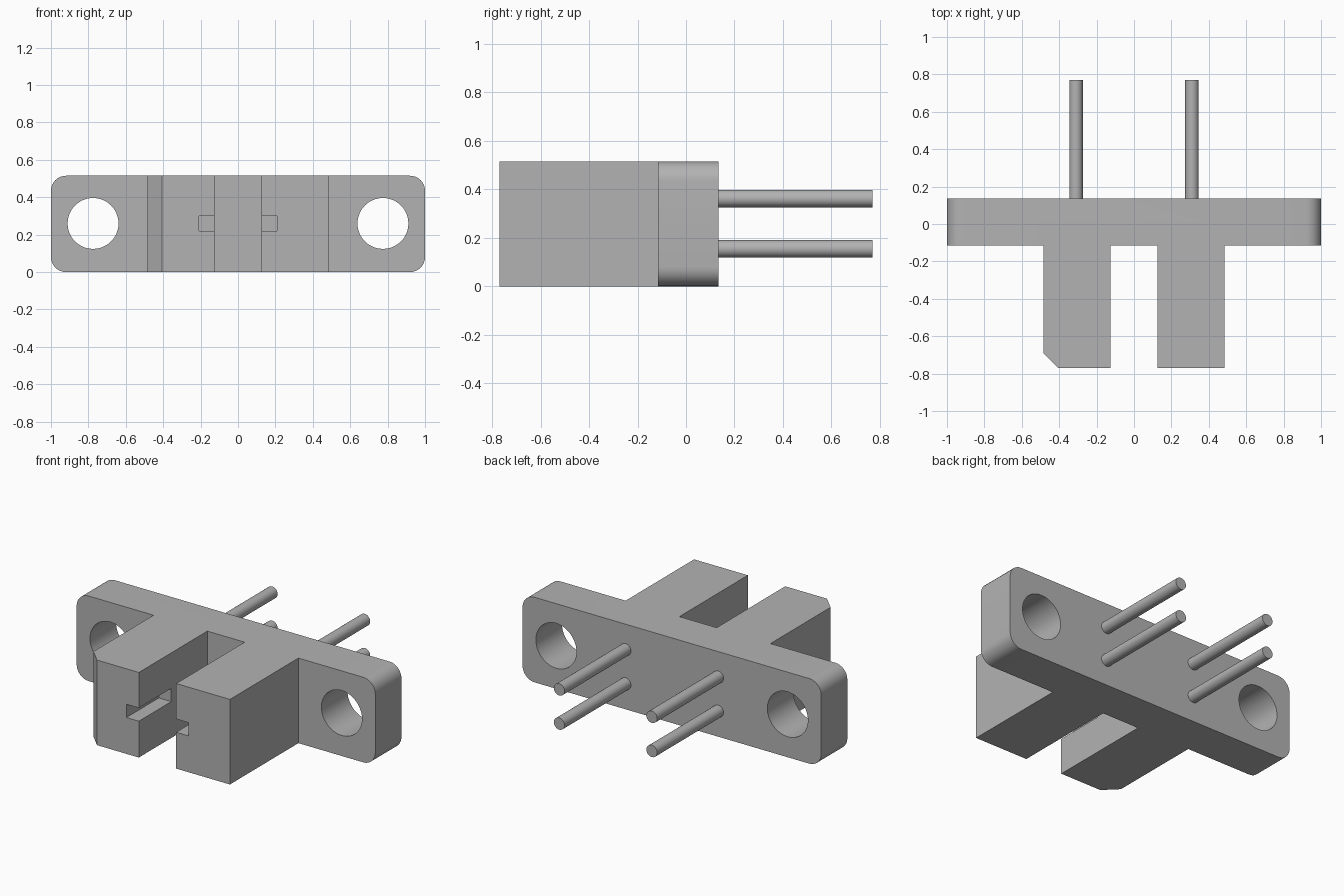
import bpy, bmesh, math
from mathutils import Vector

if "Cube" in bpy.data.objects:
    bpy.data.objects.remove(bpy.data.objects["Cube"], do_unlink=True)

HEIGHT = 0.515
BACK, FLANGE_FRONT, ARM_FRONT = 0.135, -0.115, -0.77

grey = bpy.data.materials.new("plain grey")
grey.use_nodes = True
grey.diffuse_color = (0.45, 0.45, 0.45, 1)
grey.node_tree.nodes["Principled BSDF"].inputs["Base Color"].default_value = (0.45, 0.45, 0.45, 1)


def prism(name, points, direction):
    """Extrude a closed outline of 3D points along a direction."""
    bm = bmesh.new()
    face = bm.faces.new([bm.verts.new(p) for p in points])
    moved = bmesh.ops.extrude_face_region(bm, geom=[face])["geom"]
    verts = [g for g in moved if isinstance(g, bmesh.types.BMVert)]
    bmesh.ops.translate(bm, verts=verts, vec=Vector(direction))
    bmesh.ops.recalc_face_normals(bm, faces=bm.faces)
    mesh = bpy.data.meshes.new(name)
    bm.to_mesh(mesh)
    bm.free()
    mesh.materials.append(grey)
    obj = bpy.data.objects.new(name, mesh)
    bpy.context.collection.objects.link(obj)
    return obj


def arc(cx, cz, y, r, start, end, steps):
    """Points of an arc in the x-z plane."""
    angles = [math.radians(start + (end - start) * i / steps) for i in range(steps + 1)]
    return [(cx + r * math.cos(a), y, cz + r * math.sin(a)) for a in angles]


def rod(name, x, z, r, y0, y1, sides):
    return prism(name, arc(x, z, y0, r, 0, 360, sides)[:-1], (0, y1 - y0, 0))


def combine(target, tool, operation):
    """Apply a boolean and discard the tool."""
    mod = target.modifiers.new(operation.lower(), "BOOLEAN")
    mod.operation, mod.solver, mod.object = operation, "EXACT", tool
    bpy.context.view_layer.objects.active = target
    bpy.ops.object.modifier_apply(modifier=mod.name)
    bpy.data.objects.remove(tool, do_unlink=True)


def smooth(obj):
    bpy.ops.object.select_all(action="DESELECT")
    obj.select_set(True)
    bpy.context.view_layer.objects.active = obj
    bpy.ops.object.shade_smooth_by_angle(angle=math.radians(30))


# Mounting flange with rounded corners
R = 0.08
outline = []
for cx, cz, start in ((1 - R, HEIGHT - R, 0), (R - 1, HEIGHT - R, 90), (R - 1, R, 180), (1 - R, R, 270)):
    outline += arc(cx, cz, FLANGE_FRONT, R, start, start + 90, 8)
housing = prism("sensor_housing", outline, (0, BACK - FLANGE_FRONT, 0))

# Two forward arms; the one on the right has a chamfered outer corner
left_arm = [(0.125, 0), (0.125, ARM_FRONT), (0.485, ARM_FRONT), (0.485, 0)]
right_arm = [(-0.125, 0), (-0.125, ARM_FRONT), (-0.405, ARM_FRONT), (-0.485, -0.69), (-0.485, 0)]
for name, pts in (("left_arm", left_arm), ("right_arm", right_arm)):
    combine(housing, prism(name, [(x, y, 0) for x, y in pts], (0, 0, HEIGHT)), "UNION")

for s in (-1, 1):
    # Screw holes
    combine(housing, rod("hole_cutter", s * 0.775, 0.26, 0.136, -0.3, 0.3, 48), "DIFFERENCE")
    # Slots on the inner arm faces, open to the front
    slot = [(s * 0.1, -0.8), (s * 0.208, -0.8), (s * 0.208, -0.46), (s * 0.1, -0.46)]
    combine(housing, prism("slot_cutter", [(x, y, 0.22) for x, y in slot], (0, 0, 0.08)), "DIFFERENCE")
smooth(housing)

# Four contact pins at the back
for side, x in (("right", -0.31), ("left", 0.31)):
    for level, z in (("lower", 0.155), ("upper", 0.362)):
        smooth(rod(f"{side}_{level}_pin", x, z, 0.036, BACK - 0.01, 0.77, 24))
